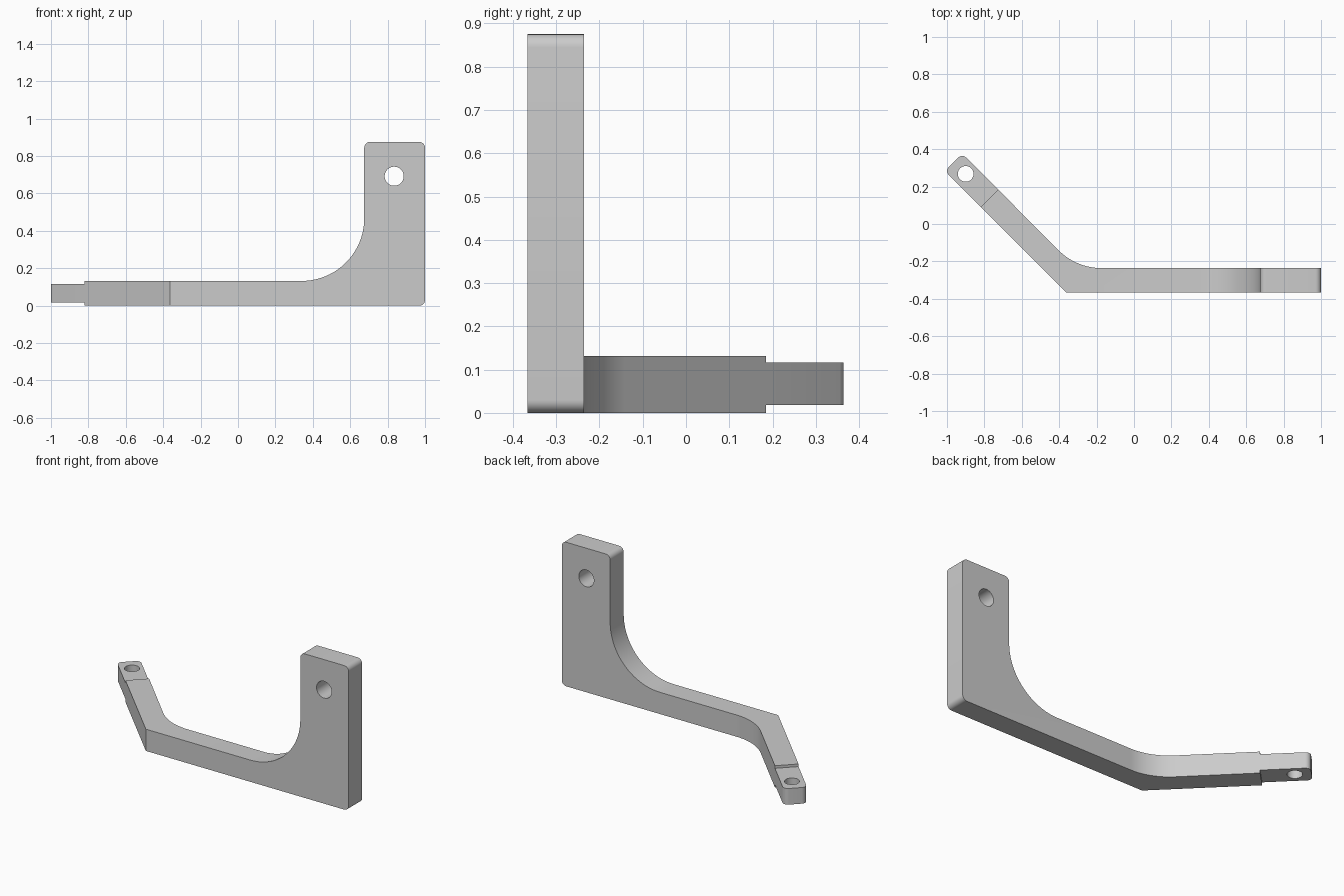
import bpy, bmesh, math
from mathutils import Vector, Matrix

if "Cube" in bpy.data.objects:
    bpy.data.objects.remove(bpy.data.objects["Cube"])

grey = bpy.data.materials.new("plain grey")
grey.use_nodes = True
COLOUR = (0.6, 0.6, 0.6, 1)
grey.diffuse_color = COLOUR
grey.node_tree.nodes["Principled BSDF"].inputs["Base Color"].default_value = COLOUR


def rounded(corners):
    """Outline from (x, y, radius) corners, with each radius drawn as an arc."""
    outline = []
    for i, (x, y, r) in enumerate(corners):
        p = Vector((x, y))
        if not r:
            outline.append(p)
            continue
        a = (Vector(corners[i - 1][:2]) - p).normalized()
        b = (Vector(corners[(i + 1) % len(corners)][:2]) - p).normalized()
        half = a.angle(b) / 2
        centre = p + (a + b).normalized() * r / math.sin(half)
        start = p + a * r / math.tan(half) - centre
        end = p + b * r / math.tan(half) - centre
        steps = 20 if r > 0.1 else 8
        sweep = math.pi - 2 * half
        for k in range(steps + 1):
            t = k / steps
            outline.append(centre + (start * math.sin((1 - t) * sweep)
                                     + end * math.sin(t * sweep)) / math.sin(sweep))
    return outline


def prism(name, outline, low, high, upright=False):
    """Extrude an outline along z, or along y when it is drawn upright in xz."""
    bm = bmesh.new()
    place = (lambda p: (p.x, low, p.y)) if upright else (lambda p: (p.x, p.y, low))
    face = bm.faces.new([bm.verts.new(place(p)) for p in outline])
    new = bmesh.ops.extrude_face_region(bm, geom=[face])["geom"]
    shift = Vector((0, high - low, 0)) if upright else Vector((0, 0, high - low))
    bmesh.ops.translate(bm, vec=shift, verts=[g for g in new if isinstance(g, bmesh.types.BMVert)])
    bmesh.ops.recalc_face_normals(bm, faces=bm.faces)
    mesh = bpy.data.meshes.new(name)
    bm.to_mesh(mesh)
    bm.free()
    obj = bpy.data.objects.new(name, mesh)
    bpy.context.collection.objects.link(obj)
    mesh.materials.append(grey)
    return obj


def circle(x, y, r, sides=40):
    return [Vector((x + r * math.cos(math.tau * i / sides),
                    y + r * math.sin(math.tau * i / sides))) for i in range(sides)]


def combine(obj, tool, operation):
    bpy.context.view_layer.objects.active = obj
    mod = obj.modifiers.new(operation.title(), "BOOLEAN")
    mod.operation, mod.solver, mod.object = operation, "EXACT", tool
    bpy.ops.object.modifier_apply(modifier=mod.name)
    bpy.data.objects.remove(tool)


FRONT, BACK, BAR = -0.366, -0.236, 0.132
STEP_X, STEP_Y = -0.82, 0.091      # outer corner of the shoulder before the tab
W = BAR * math.sqrt(0.5)           # bar width measured along each axis at 45 degrees
TAB = 0.192                        # tab length along each axis

# Bracket body: front outline crossed with the bent plan outline
body = prism("bracket_body", rounded([
    (-1.2, 0, 0), (1, 0, 0.03), (1, 0.875, 0.03), (0.675, 0.875, 0.03),
    (0.675, BAR, 0.335), (-1.2, BAR, 0)]), -0.6, 0.6, upright=True)
plan = prism("plan_cutter", rounded([
    (STEP_X, STEP_Y, 0), (-0.363, FRONT, 0), (1.1, FRONT, 0), (1.1, BACK, 0),
    (-0.308, BACK, 0.325), (STEP_X + W, STEP_Y + W, 0)]), -0.1, 1)
combine(body, plan, "INTERSECT")
combine(body, prism("plate_hole", circle(0.835, 0.692, 0.051), -0.6, 0.6, upright=True), "DIFFERENCE")

# Thinner end tab with rounded corners and a vertical hole
tab = prism("end_tab", rounded([
    (STEP_X, STEP_Y, 0), (STEP_X + W, STEP_Y + W, 0),
    (STEP_X + W - TAB, STEP_Y + W + TAB, 0.03), (STEP_X - TAB, STEP_Y + TAB, 0.03)]), 0.018, 0.116)
combine(tab, prism("tab_hole", circle(-0.9, 0.268, 0.042), -0.1, 0.3), "DIFFERENCE")

# Smooth the arcs, keep the edges crisp
bpy.ops.object.select_all(action="DESELECT")
for obj in (body, tab):
    obj.select_set(True)
bpy.context.view_layer.objects.active = body
bpy.ops.object.shade_smooth_by_angle(angle=math.radians(30))
